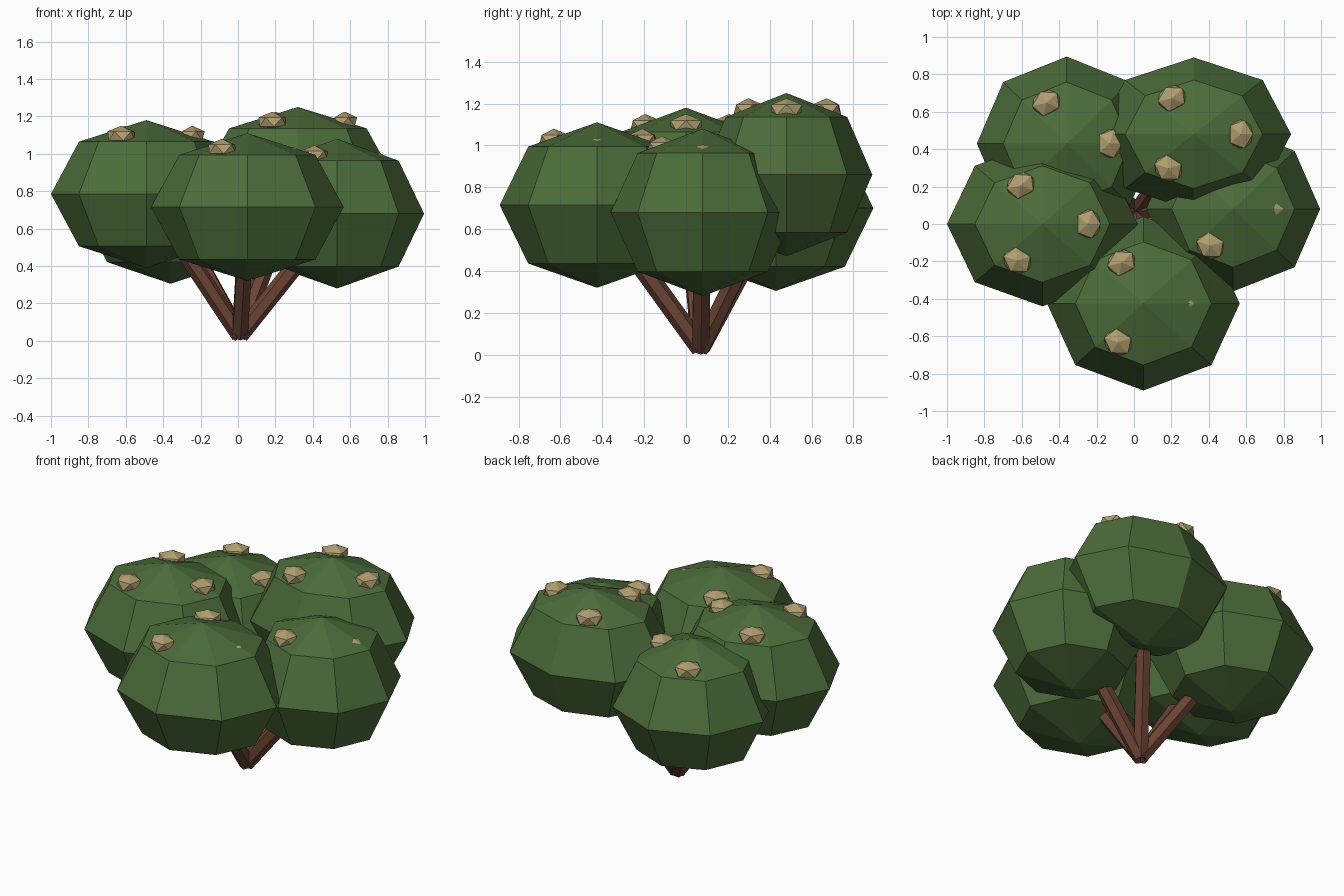
import bpy, math
from mathutils import Vector

if "Cube" in bpy.data.objects:
    bpy.data.objects.remove(bpy.data.objects["Cube"])


def material(name, color):
    m = bpy.data.materials.new(name)
    m.diffuse_color = (*color, 1)
    m.use_nodes = True
    m.node_tree.nodes["Principled BSDF"].inputs["Base Color"].default_value = m.diffuse_color
    return m


GREEN = material("leaf green", (0.072, 0.15, 0.042))
BROWN = material("bark brown", (0.15, 0.058, 0.036))
TAN = material("tan", (0.43, 0.34, 0.16))


def finish(name, mat):
    ob = bpy.context.object
    ob.name = name
    ob.data.materials.append(mat)
    return ob


# Leaf clumps: centre, radii, and how deep each of the three tan lumps sits
clumps = {
    "front": ((0.05, -0.425, 0.715), (0.515, 0.465, 0.395), (0.265, 0.31, 0.31)),
    "right": ((0.53, 0.08, 0.68), (0.465, 0.44, 0.40), (0.27, 0.28, 0.31)),
    "back_right": ((0.32, 0.48, 0.86), (0.52, 0.41, 0.39), (0.31, 0.31, 0.31)),
    "left": ((-0.49, 0.0, 0.785), (0.51, 0.44, 0.395), (0.31, 0.31, 0.31)),
    "back_left": ((-0.36, 0.43, 0.70), (0.48, 0.465, 0.395), (0.31, 0.31, 0.29)),
}
base = Vector((0.01, 0.07, 0.03))

for name, (centre, radii, depths) in clumps.items():
    c = Vector(centre)
    # Faceted leaf ball
    bpy.ops.mesh.primitive_uv_sphere_add(segments=8, ring_count=4, radius=1, location=c)
    bpy.context.object.scale = radii
    finish("leaf_clump_" + name, GREEN)

    # Straight branch from the base into the clump
    d = (c - base) * 0.75
    bpy.ops.mesh.primitive_cylinder_add(vertices=6, radius=0.047, depth=d.length,
                                        location=base + d / 2)
    ob = finish("branch_" + name, BROWN)
    ob.rotation_euler = d.to_track_quat('Z', 'Y').to_euler()

    # Three tan lumps spaced around the crown
    for i, h in enumerate(depths):
        a = math.radians((0, 118, 237)[i])
        p = c + Vector((math.cos(a) * radii[0] * 0.48, math.sin(a) * radii[1] * 0.53, h))
        bpy.ops.mesh.primitive_ico_sphere_add(subdivisions=1, radius=1, location=p)
        ob = finish("lump_%s_%d" % (name, i + 1), TAN)
        ob.scale = (0.075, 0.088, 0.055)
        ob.rotation_euler = (0, 0, a)
